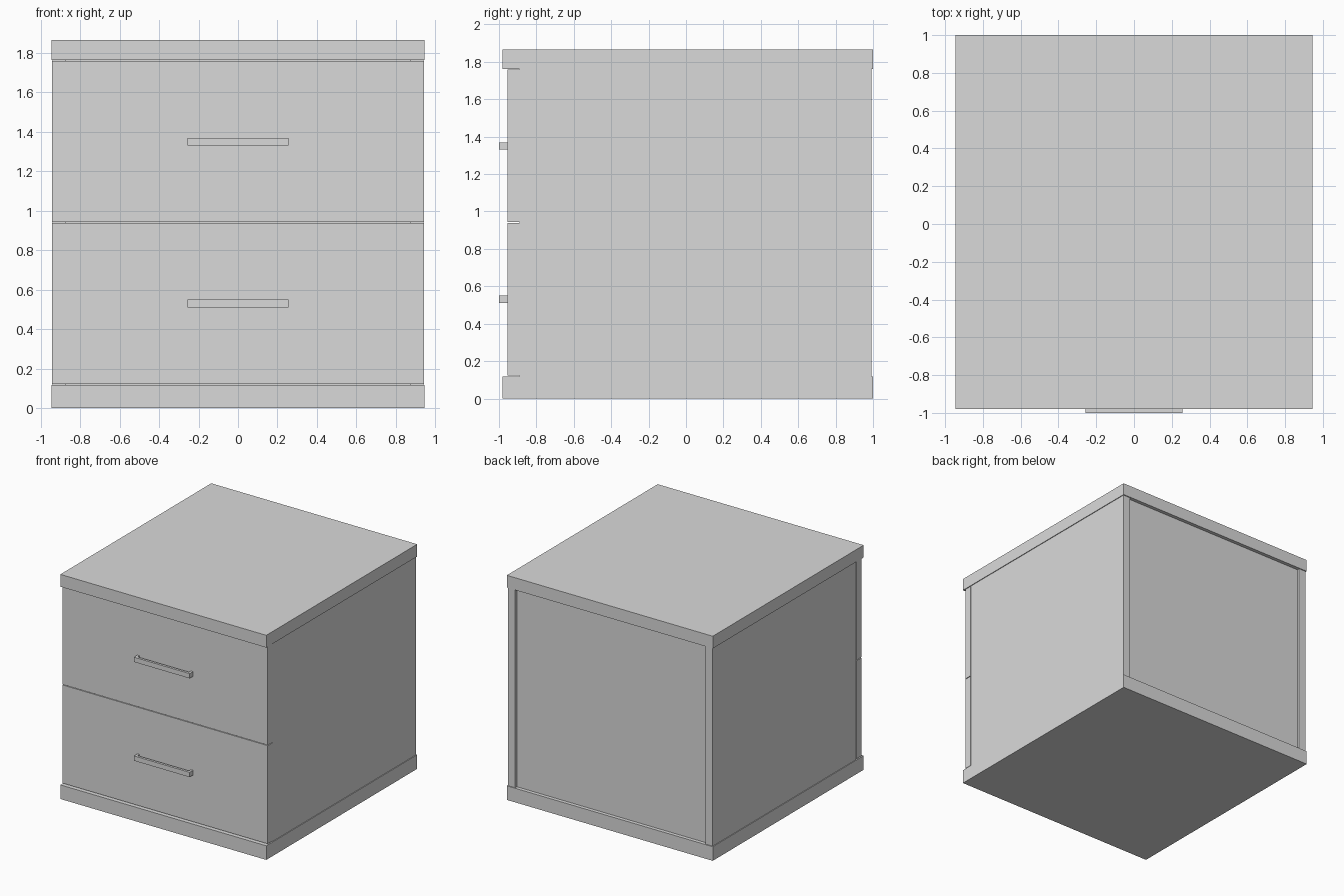
import bpy

if "Cube" in bpy.data.objects:
    bpy.data.objects.remove(bpy.data.objects["Cube"])

# one plain grey for the whole cabinet
grey = bpy.data.materials.new("light_grey")
grey.diffuse_color = (0.7, 0.7, 0.7, 1)
grey.use_nodes = True
grey.node_tree.nodes["Principled BSDF"].inputs["Base Color"].default_value = grey.diffuse_color


def box(name, x0, x1, y0, y1, z0, z1):
    """Axis-aligned box from its limits."""
    bpy.ops.mesh.primitive_cube_add(size=1)
    o = bpy.context.object
    o.name = name
    o.data.transform(o.matrix_world.inverted())
    for v in o.data.vertices:
        v.co.x = x1 if v.co.x > 0 else x0
        v.co.y = y1 if v.co.y > 0 else y0
        v.co.z = z1 if v.co.z > 0 else z0
    o.data.materials.append(grey)
    return o


W = 0.946            # half width of top and base
S = 0.94             # half width of the carcass
FRONT, BACK = -0.98, 1.0
BASE_H, TOP_Z, HEIGHT = 0.117, 1.763, 1.865

# top and base slabs
box("base", -W, W, FRONT, BACK, 0, BASE_H)
box("top", -W, W, FRONT, BACK, TOP_Z, HEIGHT)

# side panels, with the back panel slightly recessed between them
T = 0.065
for side, x0, x1 in (("left", -S, -S + T), ("right", S - T, S)):
    box(side + "_side_panel", x0, x1, -0.89, 0.992, BASE_H, TOP_Z)
box("back_panel", -S + T, S - T, 0.93, 0.97, BASE_H, TOP_Z)

# drawer fronts with bar handles on two posts
H = 0.256
for label, z0, z1, hz in (("lower", 0.123, 0.938, 0.53), ("upper", 0.943, 1.76, 1.35)):
    box(label + "_drawer_front", -0.942, 0.942, -0.955, -0.891, z0, z1)
    box(label + "_handle_bar", -H, H, -1.0, -0.98, hz - 0.02, hz + 0.02)
    for side, x0, x1 in (("left", -H, -H + 0.02), ("right", H - 0.02, H)):
        box(f"{label}_handle_post_{side}", x0, x1, -0.98, -0.954, hz - 0.02, hz + 0.02)
